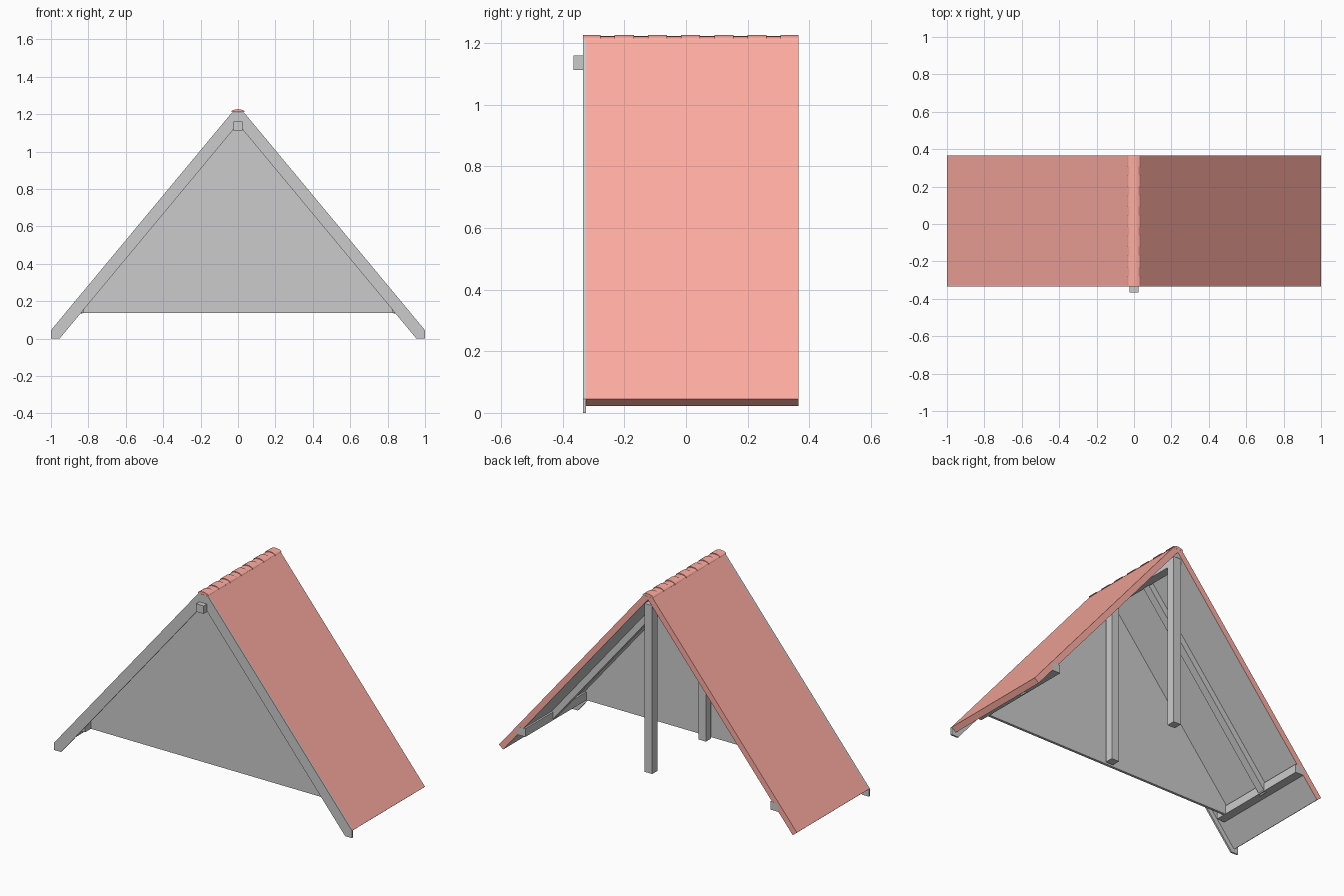
import bpy, bmesh, math

if "Cube" in bpy.data.objects:
    bpy.data.objects.remove(bpy.data.objects["Cube"])

S = 1.203          # roof slope (rise / run)
APEX = 1.248       # height where the two slopes would meet
RIDGE = 1.21       # flat-cut ridge height
THICK = 0.036      # roof thickness

red = bpy.data.materials.new("roof_red")
red.diffuse_color = (1.0, 0.42, 0.36, 1)
red.use_nodes = True
red.node_tree.nodes["Principled BSDF"].inputs["Base Color"].default_value = red.diffuse_color
grey = bpy.data.materials.new("boarding_grey")
grey.diffuse_color = (0.8, 0.8, 0.8, 1)
grey.use_nodes = True
grey.node_tree.nodes["Principled BSDF"].inputs["Base Color"].default_value = grey.diffuse_color


def prism(name, pts, y0, y1, mat=None):
    """Extrude an XZ profile from y0 to y1."""
    bm = bmesh.new()
    face = bm.faces.new([bm.verts.new((x, y0, z)) for x, z in pts])
    ext = bmesh.ops.extrude_face_region(bm, geom=[face])
    verts = [v for v in ext["geom"] if isinstance(v, bmesh.types.BMVert)]
    bmesh.ops.translate(bm, verts=verts, vec=(0, y1 - y0, 0))
    bmesh.ops.recalc_face_normals(bm, faces=bm.faces)
    me = bpy.data.meshes.new(name)
    bm.to_mesh(me)
    bm.free()
    ob = bpy.data.objects.new(name, me)
    bpy.context.collection.objects.link(ob)
    if mat:
        me.materials.append(mat)
    return ob


def pair(name, pts, y0, y1, mat=None):
    """The same profile on both slopes."""
    return [prism(f"{name}_{side}", [(s * x, z) for x, z in pts], y0, y1, mat)
            for side, s in (("right", 1), ("left", -1))]


def box_pts(x0, x1, z0, z1):
    return [(x0, z0), (x1, z0), (x1, z1), (x0, z1)]


def under(x, t):
    """Height at x of a line lying t below the roof surface."""
    return APEX - S * x - t * math.hypot(1, S)


def slope_strip(t0, t1, x_low):
    """Strip between depths t0 and t1 below the roof surface, cut square at the eave."""
    n = math.hypot(1, S)
    z_low = APEX - S * x_low
    pts = [(x_low - t * S / n, z_low - t / n) for t in (t0, t1)]
    pts.append((0, under(0, t1)))
    if under(0, t0) > RIDGE:
        pts += [(0, RIDGE), ((APEX - RIDGE - t0 * n) / S, RIDGE)]
    else:
        pts.append((0, under(0, t0)))
    return pts


# roof slabs: red covering with a grey underside
for slab in pair("roof_slope", slope_strip(0, THICK, 1.0), -0.325, 0.365, red):
    slab.data.materials.append(grey)
    for p in slab.data.polygons:
        if p.normal.z < -0.5 and p.area > 0.5:
            p.material_index = 1

# bargeboards on the front edge
pair("bargeboard", [(1, 0.045), (1, 0), (0.954, 0), (0, 1.148),
                    (0, RIDGE), ((APEX - RIDGE) / S, RIDGE)], -0.335, -0.325)

# recessed gable wall
WALL_Z = 0.138
xw = (under(0, THICK - 0.002) - WALL_Z) / S
prism("gable_wall", [(-xw, WALL_Z), (xw, WALL_Z), (0, under(0, THICK - 0.002))],
      -0.235, -0.22)

# ridge beam, wall plates, posts and middle rafters
prism("ridge_beam", box_pts(-0.025, 0.025, 1.112, 1.16), -0.365, 0.36)
pair("wall_plate", box_pts(0.823, 0.875, 0.138, 0.188), -0.29, 0.3655)
for name, y in (("front_post", -0.18), ("back_post", 0.335)):
    prism(name, box_pts(-0.025, 0.025, 0.138, 1.115), y - 0.025, y + 0.025)
pair("rafter", slope_strip(THICK - 0.002, 0.072, 0.89), 0.055, 0.1)

# ridge tiles: half-round caps, every other one overlapping its neighbours
COUNT, SEG = 13, 8
step = 0.7 / COUNT
for i in range(COUNT):
    cover = i % 2 == 0
    w, h, lap = (0.036, 0.0165, 0.004) if cover else (0.032, 0.012, 0)
    y0 = max(-0.335 + i * step - lap, -0.335)
    y1 = min(-0.335 + (i + 1) * step + lap, 0.365)
    arc = [(w * math.cos(math.pi * k / SEG), 1.2105 + h * math.sin(math.pi * k / SEG))
           for k in range(SEG + 1)]
    prism(f"ridge_tile_{i + 1}", arc, y0, y1, red)
